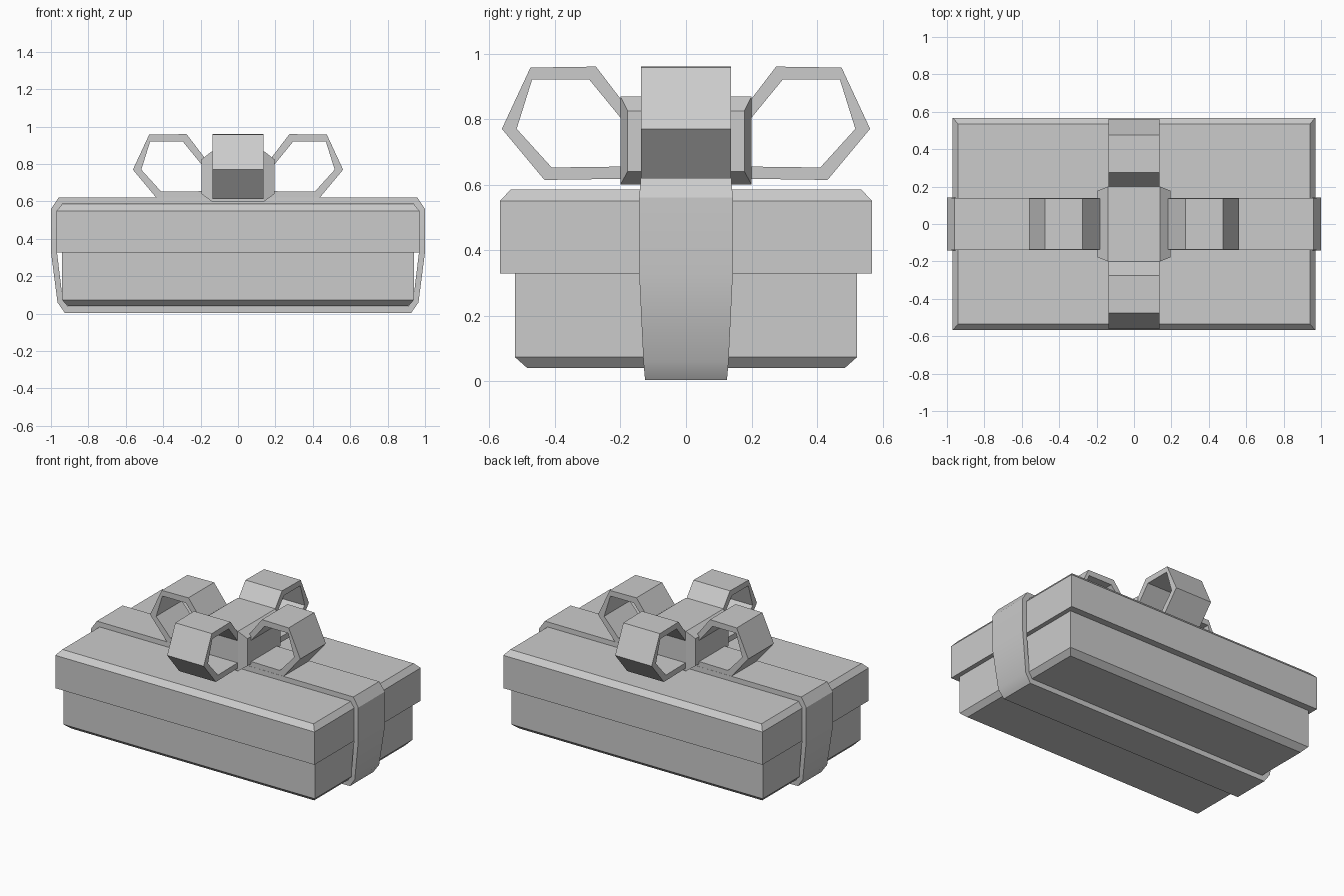
import bpy
import bmesh
from math import radians

if "Cube" in bpy.data.objects:
    bpy.data.objects.remove(bpy.data.objects["Cube"])

# Single grey finish
GREY = (0.6, 0.6, 0.6, 1)
grey = bpy.data.materials.new("plain grey")
grey.use_nodes = True
grey.diffuse_color = GREY
grey.node_tree.nodes["Principled BSDF"].inputs["Base Color"].default_value = GREY


def make_object(name, bm):
    bmesh.ops.recalc_face_normals(bm, faces=bm.faces)
    mesh = bpy.data.meshes.new(name)
    bm.to_mesh(mesh)
    bm.free()
    mesh.materials.append(grey)
    obj = bpy.data.objects.new(name, mesh)
    bpy.context.collection.objects.link(obj)
    return obj


def stacked_sections(name, sections, place):
    """Join rectangles (half width, half depth, lower/upper offset) into a solid."""
    bm = bmesh.new()
    rings = [[bm.verts.new(place(s, a, b)) for a, b in
              ((-1, -1), (1, -1), (1, 1), (-1, 1))] for s in sections]
    for lower, upper in zip(rings, rings[1:]):
        for i in range(4):
            j = (i + 1) % 4
            bm.faces.new((lower[i], lower[j], upper[j], upper[i]))
    bm.faces.new(rings[0])
    bm.faces.new(rings[-1])
    return make_object(name, bm)


def band(name, outer, inner, widths, swap=False):
    """Closed strip with thickness; the profile lies in the x-z plane."""
    bm = bmesh.new()
    n = len(outer)

    def ring(points, side):
        return [bm.verts.new((side * w, x, z) if swap else (x, side * w, z))
                for (x, z), w in zip(points, widths)]

    loops = [ring(outer, -1), ring(outer, 1), ring(inner, 1), ring(inner, -1)]
    for k in range(4):
        a, b = loops[k], loops[(k + 1) % 4]
        for i in range(n):
            j = (i + 1) % n
            bm.faces.new((a[i], a[j], b[j], b[i]))
    return make_object(name, bm)


def upright(s, a, b):
    return (a * s[0], b * s[1], s[2])


# Box and overhanging lid
stacked_sections("box_body", [(0.91, 0.485, 0.04), (0.94, 0.522, 0.073),
                              (0.94, 0.522, 0.34)], upright)
stacked_sections("box_lid", [(0.97, 0.568, 0.328), (0.97, 0.568, 0.55),
                             (0.94, 0.535, 0.585)], upright)

# Ribbon wrapped lengthwise round the box
outer_half = [(0.925, 0.003), (0.965, 0.06), (1.0, 0.33), (1.0, 0.56), (0.96, 0.62)]
inner_half = [(0.91, 0.038), (0.937, 0.075), (0.968, 0.33), (0.968, 0.55), (0.94, 0.586)]
half_widths = [0.125, 0.13, 0.143, 0.143, 0.138]


def mirrored(points):
    return points + [(-x, z) for x, z in reversed(points)]


ribbon = band("ribbon", mirrored(outer_half), mirrored(inner_half),
              half_widths + half_widths[::-1])
bpy.ops.object.select_all(action='DESELECT')
ribbon.select_set(True)
bpy.context.view_layer.objects.active = ribbon
bpy.ops.object.shade_smooth_by_angle(angle=radians(30))

# Knot with tapered ends
stacked_sections("bow_knot", [(-0.195, 0.178, 0.64, 0.825), (-0.14, 0.2, 0.6, 0.868),
                              (0.14, 0.2, 0.6, 0.868), (0.195, 0.178, 0.64, 0.825)],
                 lambda s, a, b: (s[0], a * s[1], s[2] if b < 0 else s[3]))

# Four hexagonal bow loops
loop_outer = [(0.13, 0.77), (0.275, 0.96), (0.475, 0.957), (0.562, 0.77),
              (0.432, 0.614), (0.16, 0.618)]
loop_inner = [(0.172, 0.77), (0.295, 0.92), (0.47, 0.92), (0.517, 0.77),
              (0.41, 0.652), (0.18, 0.655)]
for name, sign, swap in (("left", 1, False), ("right", -1, False),
                         ("back", 1, True), ("front", -1, True)):
    band(name + "_bow_loop", [(sign * x, z) for x, z in loop_outer],
         [(sign * x, z) for x, z in loop_inner], [0.137] * 6, swap)
